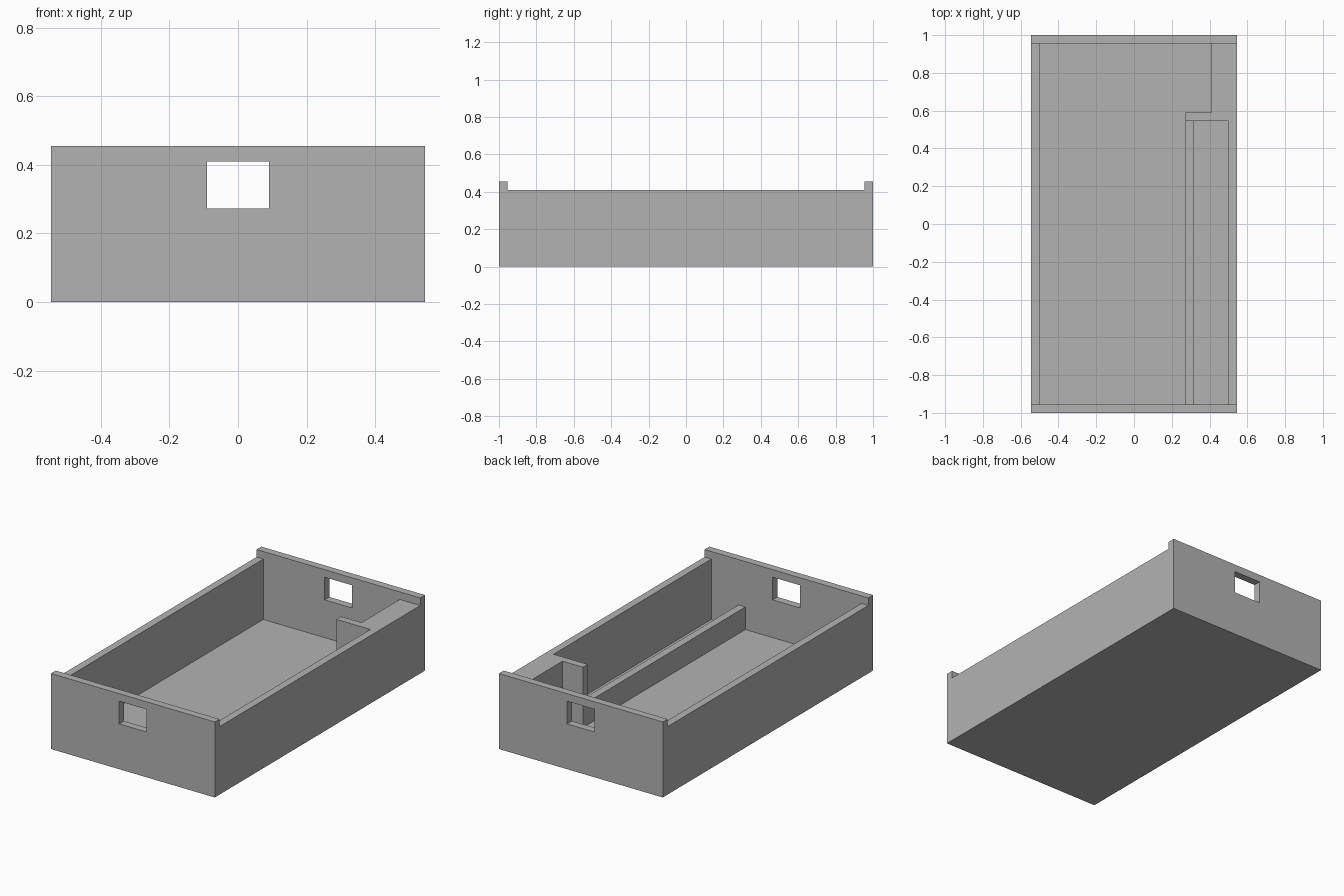
import bpy
import bmesh

cube = bpy.data.objects.get("Cube")
if cube:
    bpy.data.objects.remove(cube, do_unlink=True)

U = 1 / 22                      # one wall thickness
W, L = 12, 22                   # half width and half length, in wall thicknesses
SIDE_H, END_H, RIDGE_H = 9, 10, 4

grey = bpy.data.materials.new("plain grey")
grey.use_nodes = True
colour = (0.45, 0.45, 0.45, 1)
grey.diffuse_color = colour
grey.node_tree.nodes["Principled BSDF"].inputs["Base Color"].default_value = colour


def prism(name, outline, z0, z1):
    """Extrude a flat outline (counter-clockwise) from z0 up to z1."""
    bm = bmesh.new()
    base = bm.faces.new([bm.verts.new((x * U, y * U, z0 * U)) for x, y in outline])
    top = bmesh.ops.extrude_face_region(bm, geom=[base])["geom"]
    bmesh.ops.translate(bm, vec=(0, 0, (z1 - z0) * U),
                        verts=[v for v in top if isinstance(v, bmesh.types.BMVert)])
    bmesh.ops.recalc_face_normals(bm, faces=bm.faces)
    mesh = bpy.data.meshes.new(name)
    bm.to_mesh(mesh)
    bm.free()
    mesh.materials.append(grey)
    obj = bpy.data.objects.new(name, mesh)
    bpy.context.collection.objects.link(obj)
    return obj


def box(name, x0, x1, y0, y1, z0, z1):
    return prism(name, [(x0, y0), (x1, y0), (x1, y1), (x0, y1)], z0, z1)


# Floor and the two long walls
box("floor", 1 - W, W - 1, 1 - L, L - 1, 0, 1)
box("right_wall", -W, 1 - W, 1 - L, L - 1, 0, SIDE_H)
box("left_wall", W - 1, W, 1 - L, L - 1, 0, SIDE_H)

# Taller end walls, each with a window cut through
cutter = box("window_cutter", -2, 2, -L - 2, L + 2, 6, 9)
cutter.hide_render = True
cutter.hide_set(True)
cutter.display_type = 'WIRE'
for name, y in (("front_wall", -L), ("back_wall", L - 1)):
    wall = box(name, -W, W, y, y + 1, 0, END_H)
    cut = wall.modifiers.new("window", 'BOOLEAN')
    cut.operation = 'DIFFERENCE'
    cut.solver = 'EXACT'
    cut.object = cutter

# Low ridge along the floor, running up to the corner block
box("ridge", 6, 7, 1 - L, 12, 1, RIDGE_H)

# L-shaped corner block, level with the long walls
prism("corner_block",
      [(6, 12), (W - 1, 12), (W - 1, L - 1), (9, L - 1), (9, 13), (6, 13)], 1, SIDE_H)
